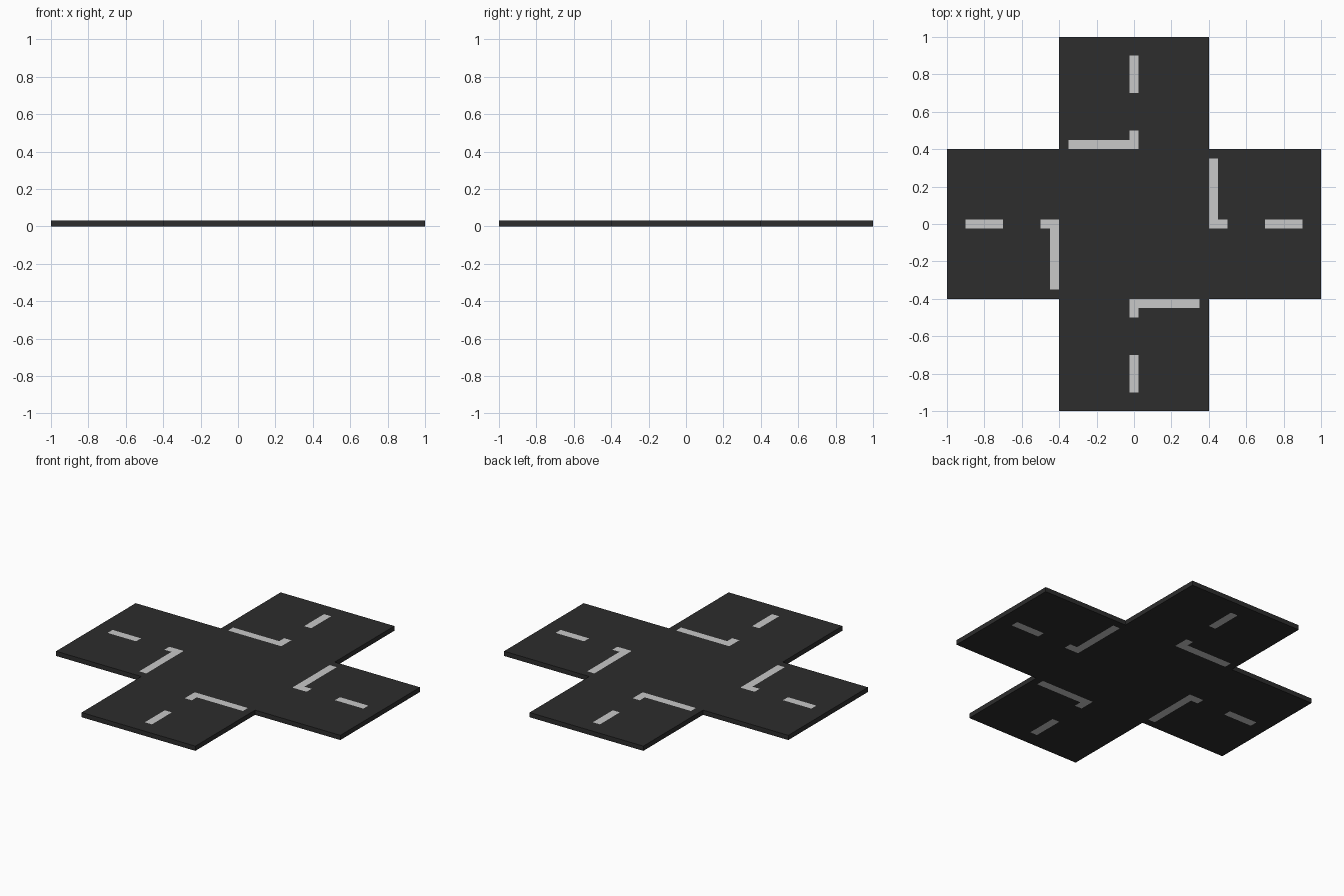
import bpy, bmesh

if "Cube" in bpy.data.objects:
    bpy.data.objects.remove(bpy.data.objects["Cube"])

THICK = 0.03

def material(name, v):
    m = bpy.data.materials.new(name)
    m.diffuse_color = (v, v, v, 1)
    m.use_nodes = True
    m.node_tree.nodes["Principled BSDF"].inputs["Base Color"].default_value = m.diffuse_color
    return m

# Markings of the north arm (x0, x1, y0, y1); the other arms are quarter turns
MARKS = [(-0.025, 0.025, 0.7, 0.9),    # centre dash
         (-0.025, 0.025, 0.4, 0.5),    # short dash at the junction
         (-0.35, 0.025, 0.4, 0.45)]    # stop line

def is_mark(x, y):
    for _ in range(4):
        if any(a < x < b and c < y < d for a, b, c, d in MARKS):
            return True
        x, y = -y, x
    return False

def in_cross(x, y):
    return min(abs(x), abs(y)) < 0.4

# Cross-shaped road slab, with the markings cut in as faces
half = [0.025, 0.35, 0.4, 0.45, 0.5, 0.7, 0.9, 1.0]
cuts = [-c for c in reversed(half)] + half
bm = bmesh.new()
verts = {}

def vert(x, y):
    if (x, y) not in verts:
        verts[x, y] = bm.verts.new((x, y, 0))
    return verts[x, y]

for x0, x1 in zip(cuts, cuts[1:]):
    for y0, y1 in zip(cuts, cuts[1:]):
        if in_cross((x0 + x1) / 2, (y0 + y1) / 2):
            bm.faces.new([vert(x0, y0), vert(x1, y0), vert(x1, y1), vert(x0, y1)])

# Thicken upward
ext = bmesh.ops.extrude_face_region(bm, geom=bm.faces[:], use_keep_orig=True)
for v in ext["geom"]:
    if isinstance(v, bmesh.types.BMVert):
        v.co.z = THICK
bmesh.ops.recalc_face_normals(bm, faces=bm.faces[:])

# Paint markings on the top and underside
for f in bm.faces:
    c = f.calc_center_median()
    f.material_index = int(abs(f.normal.z) > 0.5 and is_mark(c.x, c.y))

mesh = bpy.data.meshes.new("road_crossing")
bm.to_mesh(mesh)
bm.free()
mesh.materials.append(material("asphalt", 0.026))
mesh.materials.append(material("marking_paint", 0.58))
road = bpy.data.objects.new("road_crossing", mesh)
bpy.context.collection.objects.link(road)
